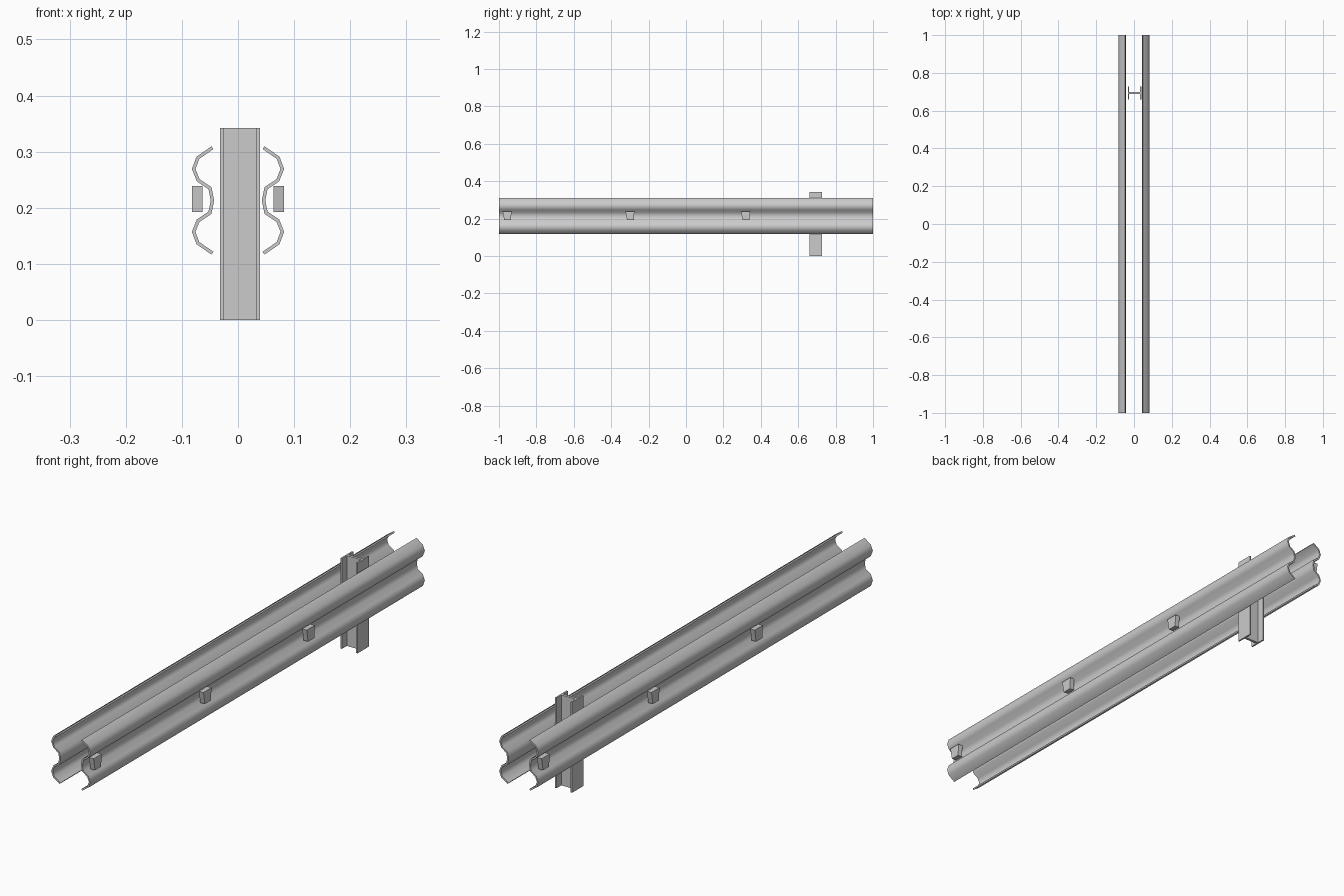
import bpy, bmesh
from mathutils import Vector, Matrix

if "Cube" in bpy.data.objects:
    bpy.data.objects.remove(bpy.data.objects["Cube"])

TURN = Matrix.Rotation(3.14159265, 4, 'Z')


def prism(name, outline, to3d, lo, hi, smooth=False):
    """Extrude a closed 2D outline between two levels; to3d maps (a, b, level)."""
    bm = bmesh.new()
    rings = [[bm.verts.new(to3d(a, b, t)) for a, b in outline] for t in (lo, hi)]
    n = len(outline)
    for ring in rings:
        bm.faces.new(ring)
    for i in range(n):
        j = (i + 1) % n
        bm.faces.new((rings[0][i], rings[0][j], rings[1][j], rings[1][i]))
    bmesh.ops.recalc_face_normals(bm, faces=bm.faces)
    me = bpy.data.meshes.new(name)
    bm.to_mesh(me)
    bm.free()
    ob = bpy.data.objects.new(name, me)
    bpy.context.collection.objects.link(ob)
    if smooth:
        bpy.ops.object.select_all(action='DESELECT')
        ob.select_set(True)
        bpy.context.view_layer.objects.active = ob
        bpy.ops.object.shade_smooth_by_angle(angle=0.9)
    return ob


def turned_copy(ob, name):
    """Same part on the opposite side, turned half way round."""
    me = ob.data.copy()
    me.transform(TURN)
    bpy.context.collection.objects.link(bpy.data.objects.new(name, me))


def thicken(line, t):
    """Offset an open line to both sides with mitred corners."""
    pts = [Vector(p) for p in line]
    normals = []
    for a, b in zip(pts, pts[1:]):
        d = (b - a).normalized()
        normals.append(Vector((-d.y, d.x)))
    left, right = [], []
    for i, p in enumerate(pts):
        n0, n1 = normals[max(i - 1, 0)], normals[min(i, len(normals) - 1)]
        off = (n0 + n1) * (t / 2 / (1 + n0.dot(n1)))
        left.append(p + off)
        right.append(p - off)
    return left + right[::-1]


# W-shaped rails: half profile (x, z), mirrored about the middle valley
MID = 0.213
half = [(0.0455, 0.307), (0.0715, 0.289), (0.079, 0.269),
        (0.071, 0.249), (0.050, 0.235), (0.0455, MID)]
line = half + [(x, 2 * MID - z) for x, z in half[-2::-1]]
rail = prism("right_rail", thicken(line, 0.006), lambda a, b, t: (a, t, b), -1, 1, True)
turned_copy(rail, "left_rail")

# I-beam post
x0, x1, yc, hy, f, w = -0.032, 0.039, 0.693, 0.034, 0.006, 0.005
beam = [(x0, -hy), (x0 + f, -hy), (x0 + f, -w), (x1 - f, -w), (x1 - f, -hy), (x1, -hy),
        (x1, hy), (x1 - f, hy), (x1 - f, w), (x0 + f, w), (x0 + f, hy), (x0, hy)]
prism("post", beam, lambda a, b, t: (a, yc + b, t), 0, 0.342)

# Tapered reflectors sitting in the rail valleys
for i, y in enumerate((-0.957, -0.30, 0.318)):
    side = [(y - 0.024, 0.239), (y - 0.015, 0.192), (y + 0.021, 0.192), (y + 0.024, 0.239)]
    ref = prism(f"right_reflector_{i}", side, lambda a, b, t: (t, a, b), 0.063, 0.082)
    turned_copy(ref, f"left_reflector_{i}")
